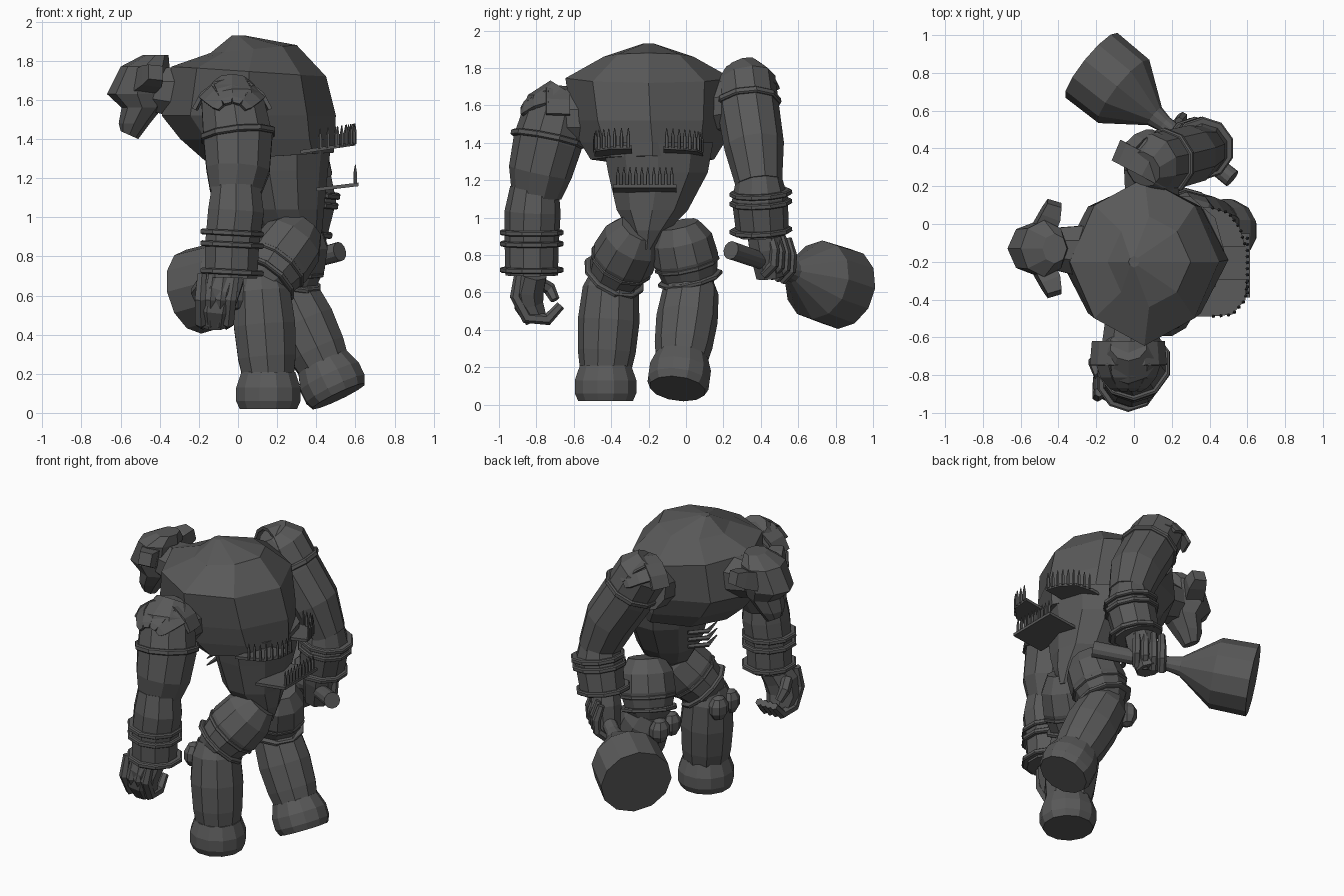
import bpy, bmesh, math
from mathutils import Vector as V, Matrix

cube = bpy.data.objects.get("Cube")
if cube:
    bpy.data.objects.remove(cube)

mat = bpy.data.materials.new("dark_grey")
mat.use_nodes = True
GREY = (0.1, 0.1, 0.1, 1)
mat.diffuse_color = GREY
mat.node_tree.nodes["Principled BSDF"].inputs["Base Color"].default_value = GREY


def finish(name, bm):
    bmesh.ops.recalc_face_normals(bm, faces=bm.faces[:])
    me = bpy.data.meshes.new(name)
    bm.to_mesh(me)
    bm.free()
    me.materials.append(mat)
    ob = bpy.data.objects.new(name, me)
    bpy.context.collection.objects.link(ob)
    return ob


def skin(bm, rings):
    """Bridge rings of equal length and cap both ends."""
    loops = [[bm.verts.new(p) for p in r] for r in rings]
    n = len(loops[0])
    for a, b in zip(loops, loops[1:]):
        for i in range(n):
            j = (i + 1) % n
            bm.faces.new((a[i], a[j], b[j], b[i]))
    bm.faces.new(loops[0][::-1])
    bm.faces.new(loops[-1])


def tube(name, path, sides=10, flat=1.0, bm=None):
    """Tube through (x, y, z, radius) points; flat squashes one cross axis."""
    own = bm is None
    bm = bm or bmesh.new()
    pts = [V(p[:3]) for p in path]
    rings = []
    for i, p in enumerate(path):
        t = (pts[min(i + 1, len(pts) - 1)] - pts[max(i - 1, 0)]).normalized()
        ref = V((1, 0, 0)) if abs(t.x) < 0.8 else V((0, 0, 1))
        u = (ref - t * ref.dot(t)).normalized()
        w = t.cross(u)
        rings.append([pts[i] + p[3] * (u * math.cos(a) + w * flat * math.sin(a))
                      for a in ((k + 0.5) * math.tau / sides for k in range(sides))])
    skin(bm, rings)
    return finish(name, bm) if own else None


def band(name, p, axis, r, h=0.03):
    p, a = V(p), V(axis).normalized() * h / 2
    return tube(name, [(*(p - a), r * 0.95), (*(p - a * 0.6), r),
                       (*(p + a * 0.6), r), (*(p + a), r * 0.95)])


def loft(name, rings, sides=10, pinch=0.0):
    """Stack of tilted ellipses (cx, cy, cz, rx, ry, lift); pinch pulls in the diagonals."""
    bm = bmesh.new()
    loops = []
    for cx, cy, cz, rx, ry, lift in rings:
        loop = []
        for k in range(sides):
            a = k * math.tau / sides
            s = 1 - pinch * abs(math.sin(2 * a))
            loop.append(V((cx + s * rx * math.cos(a), cy + s * ry * math.sin(a),
                           cz - lift * math.cos(a))))
        loops.append(loop)
    skin(bm, loops)
    return finish(name, bm)


def blob(name, p, size):
    bm = bmesh.new()
    bmesh.ops.create_uvsphere(bm, u_segments=8, v_segments=5, radius=1)
    bmesh.ops.transform(bm, matrix=Matrix.LocRotScale(V(p), None, V(size)), verts=bm.verts)
    return finish(name, bm)


def pauldron(name, c, heading, r):
    """Strap arching over the shoulder with tabs hanging outward from it."""
    c, h = V(c), math.radians(heading)
    out, side = V((math.cos(h), math.sin(h), 0)), V((-math.sin(h), math.cos(h), 0))

    def at(around, tilt, k=1.0):
        a, t = math.radians(around), math.radians(tilt)
        ring = side * math.sin(a) + V((0, 0, math.cos(a)))
        return c + k * r * (out * math.cos(t) + ring * math.sin(t))

    def plate(part, grid):
        bm = bmesh.new()
        rows = [[bm.verts.new(p) for p in row] for row in grid]
        for a, b in zip(rows, rows[1:]):
            bm.faces.new((a[0], a[1], b[1], b[0]))
        m = finish(name + part, bm).modifiers.new("thickness", 'SOLIDIFY')
        m.thickness = 0.02
        m.offset = 0
    for i in range(4):
        mid = (i - 1.5) * 29
        plate("_tab", [[at(mid - w, t, 1.05), at(mid + w, t, 1.05)]
                       for t, w in ((78, 13), (55, 14), (34, 16), (24, 12))])
    plate("_strap", [[at(a, 110, 1.04), at(a, 74, 1.08)] for a in range(-75, 76, 25)])


# Torso
loft("chest", [(0.16, -0.18, 1.31, 0.33, 0.33, -0.02), (0.1, -0.18, 1.4, 0.395, 0.385, 0.0),
               (0.055, -0.19, 1.52, 0.445, 0.42, 0.0), (0.055, -0.2, 1.745, 0.395, 0.445, 0.025),
               (0.08, -0.2, 1.86, 0.22, 0.24, -0.02), (0.0, -0.2, 1.93, 0.03, 0.03, 0.0)], 8, 0.05)
loft("waist", [(0.34, -0.21, 0.83, 0.06, 0.03, 0), (0.28, -0.2, 0.93, 0.15, 0.11, 0),
               (0.25, -0.18, 1.04, 0.19, 0.2, 0), (0.23, -0.15, 1.24, 0.23, 0.28, 0),
               (0.22, -0.15, 1.4, 0.26, 0.31, 0)])
for i in range(3):
    z = 1.2 - i * 0.045
    tube("belly_claw", [(0.02, -0.05, z, 0.014), (-0.05, -0.16, z - 0.01, 0.016),
                        (-0.03, -0.28, z, 0.004)], 5)

# Head with a drooping muzzle and ears
tube("neck", [(-0.2, -0.15, 1.63, 0.16), (-0.42, -0.13, 1.65, 0.12)], 8)
loft("head", [(-0.555, -0.13, 1.42, 0.045, 0.055, 0.02), (-0.53, -0.13, 1.48, 0.08, 0.09, 0.0),
              (-0.49, -0.13, 1.56, 0.105, 0.12, 0.0), (-0.515, -0.13, 1.63, 0.155, 0.145, 0.0),
              (-0.475, -0.13, 1.77, 0.125, 0.15, 0), (-0.42, -0.13, 1.83, 0.065, 0.08, 0)], 8)
for s in (-1, 1):
    tube("ear", [(-0.48, -0.13 + s * 0.1, 1.69, 0.08), (-0.44, -0.13 + s * 0.18, 1.72, 0.075),
                 (-0.42, -0.13 + s * 0.24, 1.74, 0.055)], 4)

# Hanging arm
tube("hanging_upper_arm", [(-0.03, -0.64, 1.68, 0.1), (-0.03, -0.69, 1.6, 0.165), (0, -0.74, 1.4, 0.185),
                           (0, -0.78, 1.24, 0.17), (-0.015, -0.8, 1.12, 0.135)])
tube("hanging_forearm", [(-0.01, -0.81, 1.16, 0.13), (-0.01, -0.82, 1.03, 0.15),
                         (-0.03, -0.825, 0.86, 0.145), (-0.035, -0.825, 0.69, 0.14)])
tube("hanging_shoulder_joint", [(0, -0.45, 1.53, 0.15), (-0.02, -0.66, 1.53, 0.16)])
band("hanging_arm_band", (0, -0.74, 1.42), (0.1, -0.2, -1), 0.2, 0.035)
for z in (0.92, 0.86, 0.72):
    band("hanging_cuff_band", (-0.03, -0.825, z), (0.05, 0, 1), 0.17)
pauldron("hanging_pauldron", (-0.03, -0.69, 1.5), -90, 0.195)
tube("hanging_palm", [(-0.06, -0.82, 0.71, 0.105), (-0.1, -0.845, 0.62, 0.115),
                      (-0.12, -0.84, 0.53, 0.105), (-0.12, -0.8, 0.45, 0.08)], 8, 0.8)
for i in range(4):
    s = i - 1.5
    tube("hanging_finger", [(-0.1 + s * 0.056, -0.89, 0.71, 0.026), (-0.115 + s * 0.052, -0.91, 0.58, 0.032),
                            (-0.12 + s * 0.046, -0.85, 0.465, 0.034), (-0.12 + s * 0.04, -0.74, 0.455, 0.032),
                            (-0.12 + s * 0.036, -0.67, 0.53, 0.024)], 6)
tube("hanging_thumb", [(-0.18, -0.8, 0.66, 0.035), (-0.21, -0.73, 0.62, 0.035), (-0.19, -0.7, 0.56, 0.025)], 6)

# Club arm
tube("club_upper_arm", [(0.05, 0.29, 1.8, 0.1), (0.09, 0.32, 1.73, 0.16), (0.18, 0.335, 1.57, 0.165),
                        (0.295, 0.365, 1.38, 0.16), (0.37, 0.39, 1.18, 0.125)])
tube("club_forearm", [(0.36, 0.39, 1.22, 0.12), (0.36, 0.395, 1.1, 0.15), (0.32, 0.41, 0.91, 0.14)])
tube("club_shoulder_joint", [(0.1, 0.08, 1.58, 0.15), (0.09, 0.3, 1.62, 0.15)])
band("club_arm_band", (0.16, 0.33, 1.61), (0.5, 0.1, -1), 0.18, 0.035)
for z in (1.13, 1.08, 0.93):
    band("club_cuff_band", (0.32 + (z - 0.91) * 0.2, 0.4, z), (0.16, -0.05, 1), 0.168)
pauldron("club_pauldron", (0.07, 0.31, 1.64), 62, 0.18)

# Club, gripped by a fist
butt, end = V((0.52, 0.24, 0.825)), V((-0.225, 0.84, 0.62))
axis = end - butt
tube("club", [(*(butt + axis * t), r) for t, r in
              ((0, 0.05), (0.48, 0.045), (0.55, 0.06), (0.77, 0.215), (1, 0.22))], 12)
grip = butt + axis * 0.35
out = V((0.6, 0.75, 0)).normalized()
tube("fist", [(0.31, 0.41, 0.93, 0.09), (0.29, 0.43, 0.84, 0.1), (*(grip - V((0, 0, 0.07))), 0.08)], 8)
for i in range(4):
    g = grip + axis * (i - 1.5) * 0.052
    tube("fist_finger", [(*(g + out * o + V((0, 0, z))), r) for o, z, r in
                         ((0.06, 0.15, 0.022), (0.09, 0.06, 0.027), (0.085, -0.02, 0.027), (0.02, -0.075, 0.025))], 6)


# Legs: thigh, calf, boot, straps and knee pads
def leg(side, hip, knee, sole, lift):
    hip, knee, sole = V(hip), V(knee), V(sole)
    thigh, up = knee - hip, (knee - sole).normalized() if lift else V((0, 0, 1))
    tube(side + "_thigh", [(*(hip + thigh * t), r) for t, r in
                           ((-0.2, 0.11), (0.1, 0.165), (0.5, 0.175), (0.9, 0.145), (1.15, 0.1))])
    ankle = sole + up * 0.17
    tube(side + "_calf", [(*knee.lerp(ankle, t), r) for t, r in
                          ((-0.1, 0.11), (0.08, 0.15), (0.45, 0.165), (0.8, 0.155), (1.1, 0.13))])
    tube(side + "_boot", [(*(sole + up * h), r) for h, r in
                          ((0, 0.152), (0.04, 0.17), (0.11, 0.17), (0.19, 0.142))], 12)
    for t in (0.6, 0.88):
        band(side + "_thigh_strap", hip + thigh * t, thigh, 0.176, 0.025)
    for dy in (-0.06, 0.06):
        blob(side + "_knee_pad", knee + V((-0.12, dy, -0.06)), (0.06, 0.07, 0.08))


leg("planted", (0.3, -0.27, 0.9), (0.12, -0.4, 0.66), (0.155, -0.43, 0.02), False)
leg("lifted", (0.31, -0.03, 0.91), (0.25, 0.03, 0.64), (0.515, -0.045, 0.085), True)


# Back shelves edged with spikes
def shelf(name, z, outline, edge, slope, count):
    bm = bmesh.new()
    skin(bm, [[V((x, y, z + slope * (x - 0.6) + dz)) for x, y in outline] for dz in (-0.018, 0)])
    finish(name, bm)
    bm = bmesh.new()
    for a, b in zip(edge, edge[1:]):
        for i in range(count):
            p = V(a).lerp(V(b), (i + 0.5) / count)
            b0 = z + slope * (p.x - 0.6)
            tube("", [(p.x, p.y, b0 - 0.01, 0.01), (p.x, p.y, b0 + 0.05, 0.01),
                      (p.x, p.y, b0 + 0.095, 0.002)], 5, bm=bm)
    finish(name + "_spikes", bm)


edge = [(0.4, -0.49), (0.52, -0.48), (0.59, -0.4), (0.6, -0.29)]
shelf("near_shelf", 1.385, [(0.32, -0.49)] + edge + [(0.4, -0.29)], edge, 0.15, 3)
edge = [(0.4, 0.09), (0.5, 0.06), (0.56, -0.02), (0.59, -0.12)]
shelf("far_shelf", 1.385, [(0.32, 0.09)] + edge + [(0.4, -0.12)], edge, 0.15, 3)
edge = [(0.6, -0.38), (0.6, -0.06)]
shelf("low_shelf", 1.175, [(0.4, -0.39), (0.615, -0.39), (0.615, -0.05), (0.4, -0.05)], edge, 0.12, 10)
